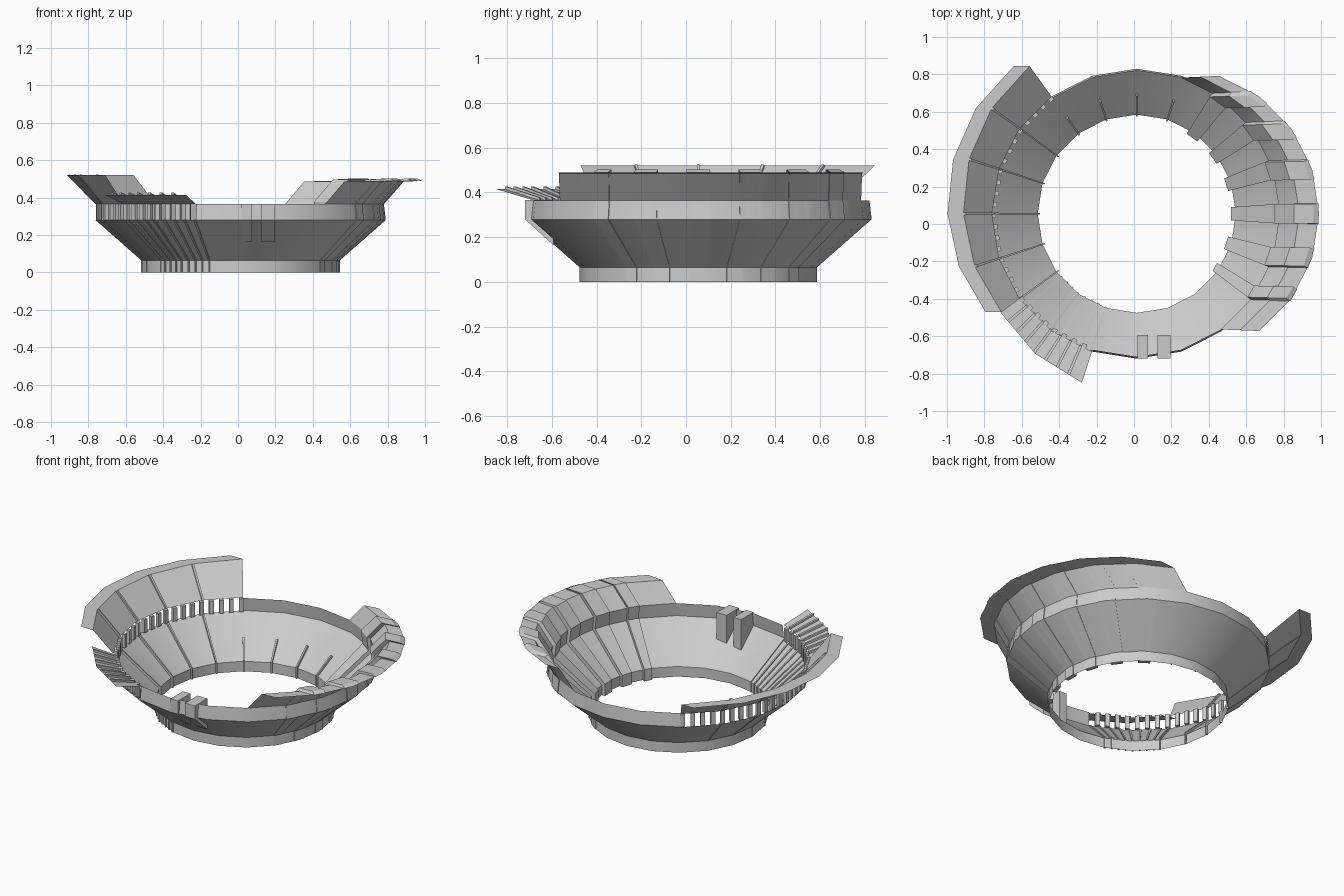
import bpy, bmesh
from math import sin, cos, radians

if "Cube" in bpy.data.objects:
    bpy.data.objects.remove(bpy.data.objects["Cube"])

CX, CY, STEP = 0.015, 0.055, 18      # ring centre, degrees per side (20 sides)
R0, R1 = 0.53, 0.775                 # inner base radius, rim radius
BOWL = [(R0, 0, 0), (R0, .065, 0), (R1, .28, 0)]


def pt(a, r, z, dx=0):
    """Point on the 20-sided ring; dx slides it sideways."""
    k = cos(radians(9)) / cos(radians((a % STEP) - 9))
    return (CX + r * k * cos(radians(a)) + dx, CY + r * k * sin(radians(a)), z)


def finish(bm, name, smooth=False):
    bmesh.ops.recalc_face_normals(bm, faces=bm.faces)
    me = bpy.data.meshes.new(name)
    bm.to_mesh(me)
    bm.free()
    ob = bpy.data.objects.new(name, me)
    bpy.context.collection.objects.link(ob)
    if smooth:
        bpy.ops.object.select_all(action='DESELECT')
        ob.select_set(True)
        bpy.context.view_layer.objects.active = ob
        bpy.ops.object.shade_smooth_by_angle(angle=radians(30))
    return ob


def sheet(name, a0, a1, prof, smooth=False):
    """Sweep an open profile (function of angle) along the ring sides."""
    bm = bmesh.new()
    n = round((a1 - a0) / STEP)
    full = a1 - a0 == 360
    rows = [[bm.verts.new(pt(a, *p)) for p in prof(a)]
            for a in (a0 + STEP * i for i in range(n if full else n + 1))]
    for i in range(n):
        A, B = rows[i], rows[(i + 1) % len(rows)]
        for j in range(len(A) - 1):
            bm.faces.new((A[j], B[j], B[j + 1], A[j + 1]))
    return finish(bm, name, smooth)


def ribs(name, spans, prof, din, dz, dout=0):
    """Solid strips following a profile, raised inward by din and upward by dz."""
    bm = bmesh.new()
    for a0, a1 in spans:
        ends = []
        for a in (a0, a1):
            p = prof(a)
            loop = [(r + dout, z, dx) for r, z, dx in p]
            loop += [(r - din, z + (dz if z > 0 else 0), dx) for r, z, dx in reversed(p)]
            ends.append([bm.verts.new(pt(a, *q)) for q in loop])
        A, B = ends
        m = len(A)
        # strip walls, then end caps as quads
        for j in range(m):
            k = (j + 1) % m
            bm.faces.new((A[j], B[j], B[k], A[k]))
        for L in ends:
            for j in range(m // 2 - 1):
                bm.faces.new((L[j], L[j + 1], L[m - 2 - j], L[m - 1 - j]))
    return finish(bm, name)


def around(angles, half):
    return [(a - half, a + half) for a in angles]


# Upper stand profiles
def left_prof(a):
    r = .975 - .08 * (a - 126) / 90
    return [(R1, .365, 0), (r, .52, 0), (r, .52, -.085)]


def deck_prof(a):
    return [(R1, .365, 0), (.90 + .05 * (a - 216) / 36, .415, 0)]


def right_prof(a):
    return [(R1 - .01, .365, 0), (R1 - .005, .485, .1), (R1, .49, .2)]


# Main bowl with base ring
sheet("bowl", 0, 360, lambda a: BOWL, True)

# Solid rim band, running from the front around the right to the back
sheet("rim_band", -108, 126, lambda a: [(R1, .28, 0), (R1 - .01, .365, 0)], True)

# Window pillars under the left stand and front deck
ribs("window_pillars", around([126.8 + 4.5 * i for i in range(28)], 1.0),
     lambda a: [(R1, .28, 0), (R1, .365, 0)], .02, 0)

# Upper stands
sheet("left_stand", 126, 216, left_prof)
sheet("front_left_deck", 216, 252, deck_prof)
sheet("right_stand", -54, 72, right_prof, True)

# Wide ribs of the right side, following the whole section
ribs("right_ribs", [(-37, -31.5)] + around([-18, 0, 18, 36, 54], 4),
     lambda a: BOWL + right_prof(a), .022, .012, .004)

# Thin aisles on the left side
aisles = around([144, 162, 180, 198, 216], .4)
ribs("left_bowl_aisles", aisles, lambda a: BOWL, .012, .008, .003)
ribs("left_stand_aisles", aisles[:4], lambda a: left_prof(a)[:2], .012, .004, .003)

# Close-set fins of the front left section
fins = around([220 + 4.5 * i for i in range(8)], .5)
ribs("front_left_bowl_fins", fins, lambda a: BOWL, .004, .004, .008)
ribs("front_left_deck_fins", fins[:7], deck_prof, .0, .012)

# Short aisles at the back of the bowl
ribs("back_aisles", around([72, 90, 108, 126], .5),
     lambda a: [(R0, .0, 0), (R0, .065, 0), (.64, .165, 0)], .01, .01)

# Two wedge-shaped booths hanging inside the front rim
for i, (x0, x1) in enumerate([(.02, .075), (.125, .195)]):
    bm = bmesh.new()
    side = [(-.72, .366), (-.72, .28), (-.593, .165), (-.593, .366)]
    A, B = [[bm.verts.new((x, y, z)) for y, z in side] for x in (x0, x1)]
    for j in range(4):
        k = (j + 1) % 4
        bm.faces.new((A[j], B[j], B[k], A[k]))
    bm.faces.new(A)
    bm.faces.new(B)
    finish(bm, f"rim_booth_{i + 1}")
